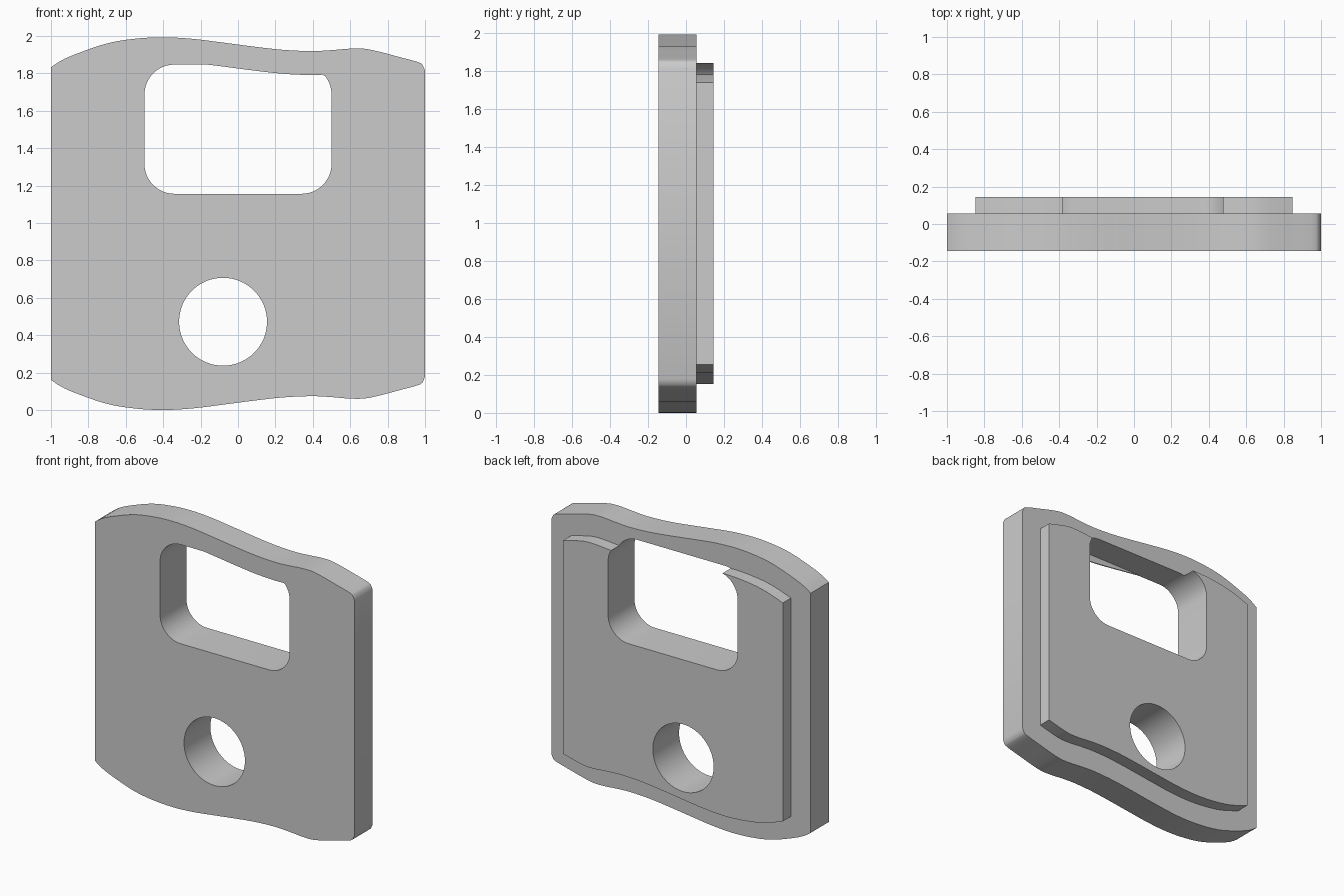
import bpy, bmesh, math
from mathutils import Vector

if "Cube" in bpy.data.objects:
    bpy.data.objects.remove(bpy.data.objects["Cube"], do_unlink=True)

grey = bpy.data.materials.new("light grey")
grey.use_nodes = True
COLOUR = (0.6, 0.6, 0.6, 1)
grey.diffuse_color = COLOUR
grey.node_tree.nodes["Principled BSDF"].inputs["Base Color"].default_value = COLOUR

HEIGHT = 1.993
FRONT, STEP, BACK = -0.145, 0.055, 0.145
# Wavy top edge; the bottom edge is its mirror image
WAVE = [(-1, 1.832), (-.95, 1.866), (-.87, 1.902), (-.7, 1.96), (-.55, 1.985),
        (-.4, 1.993), (-.25, 1.985), (-.1, 1.967), (.1, 1.941), (.25, 1.925),
        (.4, 1.919), (.5, 1.924), (.6, 1.932), (.68, 1.931), (.77, 1.912),
        (.86, 1.888), (.95, 1.864), (.985, 1.848), (1, 1.815)]


def wave(x):
    """Smooth height of the top edge at x."""
    x = max(-1, min(1, x))
    i = max(k for k in range(len(WAVE) - 1) if WAVE[k][0] <= x)
    (x0, z0), (x1, z1) = WAVE[i], WAVE[i + 1]

    def slope(k):
        a, b = WAVE[max(k - 1, 0)], WAVE[min(k + 1, len(WAVE) - 1)]
        return (b[1] - a[1]) / (b[0] - a[0])
    h = x1 - x0
    t = (x - x0) / h
    return (z0 * (1 + 2 * t) * (1 - t) ** 2 + z1 * t * t * (3 - 2 * t)
            + h * slope(i) * t * (1 - t) ** 2 + h * slope(i + 1) * t * t * (t - 1))


def wavy_outline(half, inset, steps=80):
    xs = [-half + 2 * half * i / steps for i in range(steps + 1)]
    if half == 1:
        xs = sorted(set(xs + [.985, .993]))
    top = [(x, wave(x) - inset) for x in xs]
    return [(x, HEIGHT - z) for x, z in top] + top[::-1]


def rounded_window(half, low, high, r, steps=12):
    pts = []
    for cx, cz, start in ((half - r, high - r, 0), (r - half, high - r, 90),
                          (r - half, low + r, 180), (half - r, low + r, 270)):
        for i in range(steps + 1):
            a = math.radians(start + 90 * i / steps)
            pts.append((cx + r * math.cos(a), cz + r * math.sin(a)))
        if start == 0:  # extra points along the top edge
            span = 2 * (half - r)
            pts += [(cx - span * i / 24, high) for i in range(1, 24)]
    return pts


def prism(name, pts, y0, y1):
    bm = bmesh.new()
    face = bm.faces.new([bm.verts.new((x, y0, z)) for x, z in pts])
    new = bmesh.ops.extrude_face_region(bm, geom=[face])["geom"]
    bmesh.ops.translate(bm, vec=Vector((0, y1 - y0, 0)),
                        verts=[g for g in new if isinstance(g, bmesh.types.BMVert)])
    bmesh.ops.recalc_face_normals(bm, faces=bm.faces)
    mesh = bpy.data.meshes.new(name)
    bm.to_mesh(mesh)
    bm.free()
    mesh.materials.append(grey)
    ob = bpy.data.objects.new(name, mesh)
    bpy.context.collection.objects.link(ob)
    return ob


def select(ob):
    bpy.ops.object.select_all(action="DESELECT")
    ob.select_set(True)
    bpy.context.view_layer.objects.active = ob


def cut(ob, pts, y0, y1):
    cutter = prism("cutter", pts, y0, y1)
    cutter.hide_render = True
    mod = ob.modifiers.new("cut", "BOOLEAN")
    mod.operation, mod.solver, mod.object = "DIFFERENCE", "EXACT", cutter
    select(ob)
    bpy.ops.object.modifier_apply(modifier=mod.name)
    bpy.data.objects.remove(cutter, do_unlink=True)


window = rounded_window(.5, 1.156, 1.847, .16)
wavy_window = [(x, min(z, wave(x) - .128)) for x, z in window]
hole = [(-.08 + .235 * math.cos(math.tau * i / 64), .472 + .235 * math.sin(math.tau * i / 64))
        for i in range(64)]

# Front plate: thin wavy lip at the front of the window, plain window behind it
plate = prism("front_plate", wavy_outline(1, 0), FRONT, STEP)
cut(plate, window, FRONT + .008, STEP + .1)
cut(plate, wavy_window, FRONT - .1, FRONT + .1)
cut(plate, hole, FRONT - .1, STEP + .1)

# Raised back panel, notched open at the top by the window
panel = prism("back_panel", wavy_outline(.848, .152), STEP, BACK)
cut(panel, window, STEP - .1, BACK + .1)
cut(panel, hole, STEP - .1, BACK + .1)

for ob in (plate, panel):
    select(ob)
    bpy.ops.object.shade_smooth_by_angle(angle=math.radians(30))
